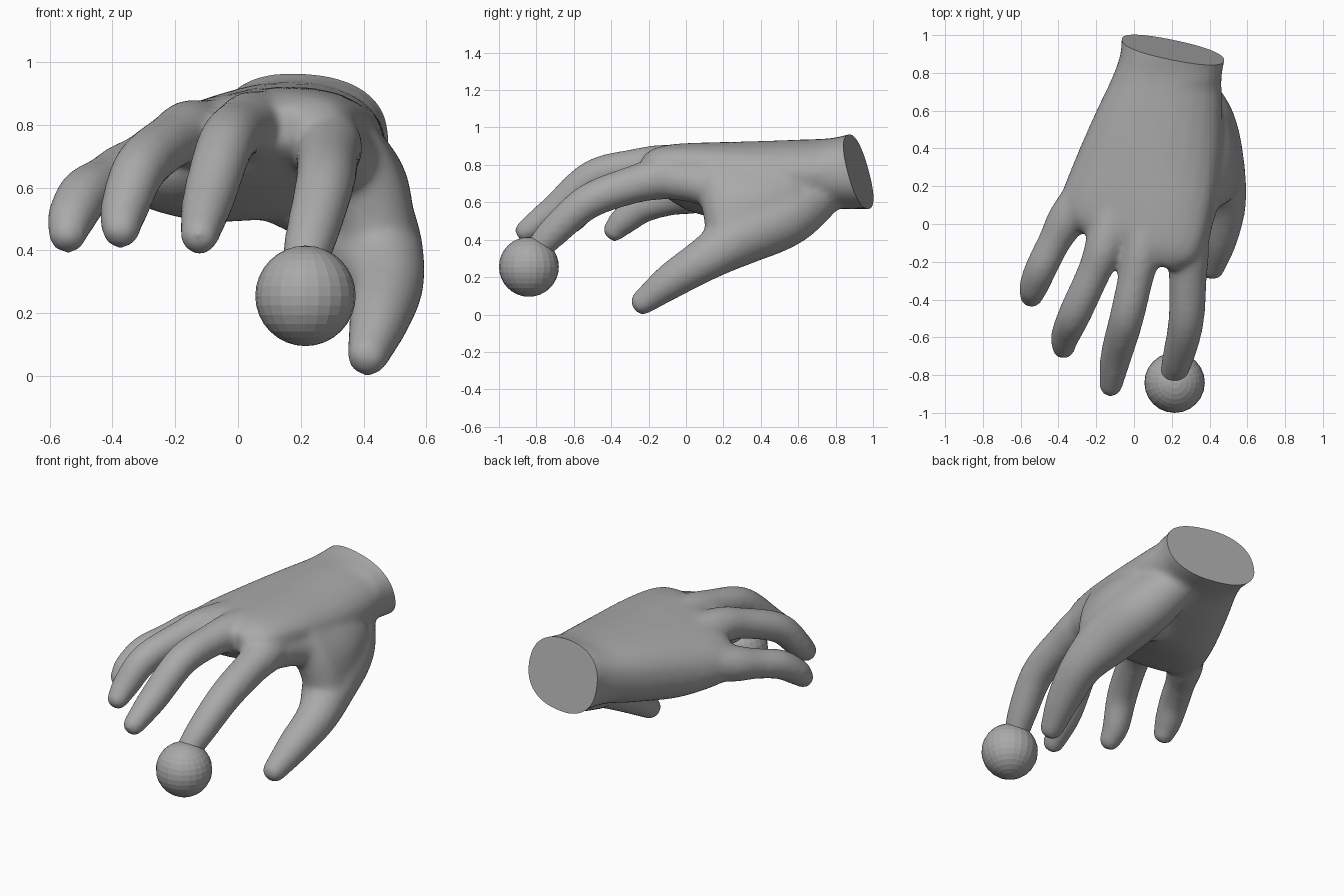
import bpy, bmesh, math
from mathutils import Vector

if "Cube" in bpy.data.objects:
    bpy.data.objects.remove(bpy.data.objects["Cube"])

grey = bpy.data.materials.new("plain_grey")
grey.diffuse_color = (0.4, 0.4, 0.4, 1)
grey.use_nodes = True
grey.node_tree.nodes["Principled BSDF"].inputs["Base Color"].default_value = grey.diffuse_color
bm = bmesh.new()
N = 24


def loft(rings):
    """Skin a list of point rings and close both ends."""
    rows = [[bm.verts.new(p) for p in ring] for ring in rings]
    for a, b in zip(rows, rows[1:]):
        for i in range(N):
            j = (i + 1) % N
            bm.faces.new((a[i], a[j], b[j], b[i]))
    bm.faces.new(rows[0][::-1])
    bm.faces.new(rows[-1])


def smooth_path(keys, steps=6):
    """Catmull-Rom interpolation through key tuples."""
    k = [Vector(p) for p in keys]
    k = [k[0] * 2 - k[1]] + k + [k[-1] * 2 - k[-2]]
    out = []
    for a, b, c, d in zip(k, k[1:], k[2:], k[3:]):
        for s in range(steps):
            t = s / steps
            out.append(0.5 * (2 * b + (c - a) * t + (2 * a - 5 * b + 4 * c - d) * t * t
                              + (3 * b - a - 3 * c + d) * t ** 3))
    return out + [k[-2]]


def finger(keys):
    """Tube along (x, y, z, radius) keys with a blunt rounded tip."""
    pts = smooth_path(keys)
    centres = [Vector(p[:3]) for p in pts]
    radii = [p[3] for p in pts]
    end = (centres[-1] - centres[-2]).normalized()
    base, r = centres[-1], radii[-1]
    for a in (20, 40, 60, 78):
        centres.append(base + end * r * math.sin(math.radians(a)))
        radii.append(r * math.cos(math.radians(a)) ** 0.75)
    rings = []
    for i, (c, r) in enumerate(zip(centres, radii)):
        t = centres[min(i + 1, len(centres) - 1)] - centres[max(i - 1, 0)]
        q = t.to_track_quat('Z', 'Y')
        rings.append([c + q @ Vector((r * math.cos(u), r * math.sin(u), 0))
                      for u in (2 * math.pi * n / N for n in range(N))])
    loft(rings)


def palm(keys):
    """Rounded sections: y, centre x, half width, centre z, half height, tilt, slant."""
    rings = []
    for y, cx, w, cz, h, tilt, slant in smooth_path(keys):
        ring = []
        for n in range(N):
            u = 2 * math.pi * n / N
            c, s = math.cos(u), math.sin(u)
            p = 1.0 if c > 0 and y < .75 else 0.85
            dx = w * math.copysign(abs(c) ** p, c)
            dz = h * math.copysign(abs(s) ** p, s)
            ring.append(Vector((cx + dx, y + slant * dx, cz + dz + tilt * dx)))
        rings.append(ring)
    loft(rings)


# Palm and wrist
palm([(1.10, .215, .285, .77, .205, .0, 0),
      (0.92, .21, .28, .768, .205, .0, 0),
      (0.78, .175, .290, .752, .192, .02, 0),
      (0.60, .135, .335, .73, .205, .06, 0),
      (0.35, .075, .385, .71, .212, .12, 0),
      (0.10, .01, .400, .725, .180, .19, -.1),
      (-.06, -.02, .36, .74, .145, .22, -.3),
      (-.14, -.05, .26, .75, .09, .24, -.42)])

# Four fingers
finger([(.24, .15, .77, .10), (.28, -.1, .735, .116), (.285, -.28, .695, .102),
        (.275, -.52, .605, .095), (.235, -.70, .45, .085), (.205, -.80, .34, .07)])
finger([(.08, .15, .79, .10), (.05, -.1, .80, .110), (.01, -.28, .79, .095),
        (-.04, -.50, .735, .092), (-.095, -.70, .56, .084), (-.122, -.85, .45, .064)])
finger([(-.08, .15, .77, .10), (-.15, -.1, .775, .106), (-.21, -.25, .75, .09),
        (-.31, -.47, .665, .088), (-.363, -.59, .53, .078), (-.373, -.65, .47, .064)])
finger([(-.2, .25, .70, .10), (-.345, .04, .645, .105), (-.42, -.09, .615, .088),
        (-.49, -.23, .575, .086), (-.532, -.335, .50, .078), (-.542, -.378, .455, .064)])

# Thumb
finger([(.27, .74, .67, .13), (.37, .54, .53, .165), (.43, .30, .42, .158),
        (.475, .11, .30, .12), (.45, -.08, .18, .098), (.415, -.225, .07, .07)])

# Flesh joining the thumb to the back of the hand, the index finger and the heel
for i in range(12):
    t = i / 11
    y = .235 + .325 * t
    r = .125 + .02 * math.sin(math.pi * t)
    finger([(.45 - .085 * t, y, .42 + .14 * t, r), (.405 - .02 * t, y - .03, .60 + .02 * t, r),
            (.31 - .01 * t, y - .07, .75, .13)])
finger([(.37, .42, .51, .14), (.24, .40, .57, .135), (.1, .38, .63, .13)])
finger([(.37, .22, .66, .12), (.32, .06, .705, .112), (.28, -.12, .73, .11)])

# Fuse the parts into one skin
bmesh.ops.recalc_face_normals(bm, faces=bm.faces)
mesh = bpy.data.meshes.new("hand")
bm.to_mesh(mesh)
bm.free()
hand = bpy.data.objects.new("hand", mesh)
bpy.context.collection.objects.link(hand)
bpy.context.view_layer.objects.active = hand
hand.select_set(True)
fuse = hand.modifiers.new("fuse", 'REMESH')
fuse.mode = 'VOXEL'
fuse.voxel_size = 0.015
soften = hand.modifiers.new("soften", 'SMOOTH')
soften.factor = 0.5
soften.iterations = 20
for name in ("fuse", "soften"):
    bpy.ops.object.modifier_apply(modifier=name)

# Flat slanted cut at the wrist
bm = bmesh.new()
bm.from_mesh(hand.data)
bmesh.ops.bisect_plane(bm, geom=bm.verts[:] + bm.edges[:] + bm.faces[:],
                       plane_co=(.21, .92, .765), plane_no=(.21, 1, .27), clear_outer=True)
bmesh.ops.holes_fill(bm, edges=[e for e in bm.edges if e.is_boundary], sides=0)
bmesh.ops.recalc_face_normals(bm, faces=bm.faces)
bm.to_mesh(hand.data)
bm.free()
hand.data.materials.clear()
hand.data.materials.append(grey)
bpy.ops.object.shade_smooth_by_angle(angle=math.radians(40))

# Faceted ball at the index fingertip
bpy.ops.mesh.primitive_uv_sphere_add(segments=24, ring_count=16, radius=0.16,
                                     location=(.215, -.84, .255))
ball = bpy.context.object
ball.name = "ball"
ball.data.materials.append(grey)
